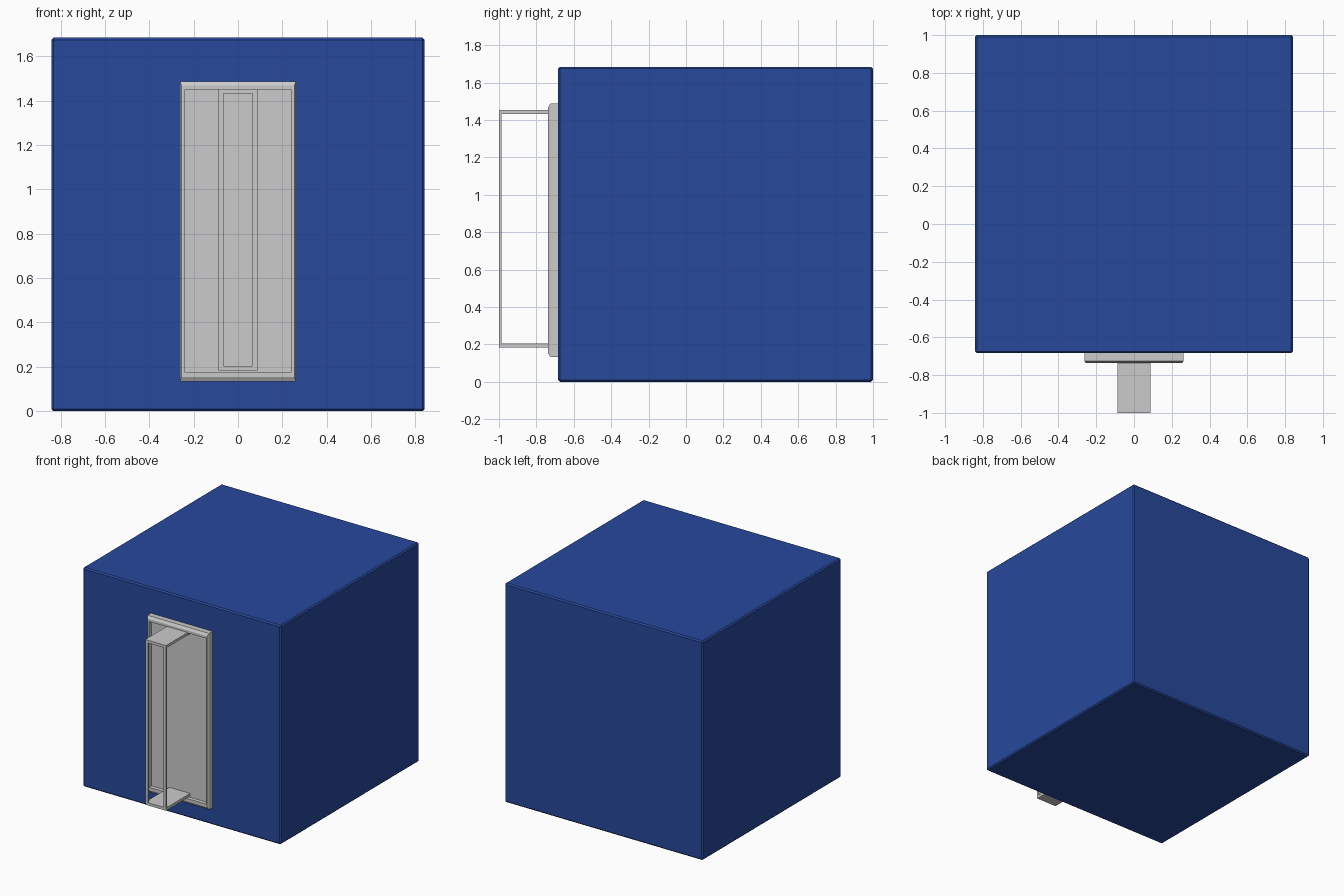
import bpy, bmesh

if "Cube" in bpy.data.objects:
    bpy.data.objects.remove(bpy.data.objects["Cube"])


def material(name, color):
    m = bpy.data.materials.new(name)
    m.diffuse_color = color
    m.use_nodes = True
    m.node_tree.nodes["Principled BSDF"].inputs["Base Color"].default_value = m.diffuse_color
    return m


def finish(name, bm):
    bmesh.ops.recalc_face_normals(bm, faces=bm.faces)
    me = bpy.data.meshes.new(name)
    bm.to_mesh(me)
    bm.free()
    ob = bpy.data.objects.new(name, me)
    bpy.context.collection.objects.link(ob)
    return ob


def add_box(bm, x0, x1, y0, y1, z0, z1):
    vs = bmesh.ops.create_cube(bm, size=1)["verts"]
    for v in vs:
        v.co = (x1 if v.co.x > 0 else x0,
                y1 if v.co.y > 0 else y0,
                z1 if v.co.z > 0 else z0)


def stepped_rects(name, rects, capped):
    """Join front-facing rectangles (half width, z0, z1, y) in order."""
    bm = bmesh.new()
    rings = [[bm.verts.new((x, y, z)) for x, z in
              ((-hx, z0), (hx, z0), (hx, z1), (-hx, z1))]
             for hx, z0, z1, y in rects]
    pairs = list(zip(rings, rings[1:]))
    for a, b in pairs:
        for i in range(4):
            j = (i + 1) % 4
            bm.faces.new((a[i], a[j], b[j], b[i]))
    if capped:
        bm.faces.new(rings[0])
        bm.faces.new(rings[-1])
    return finish(name, bm)


# Large cube body with a fine edge chamfer
bm = bmesh.new()
add_box(bm, -0.842, 0.842, -0.684, 1.0, 0.0, 1.684)
bmesh.ops.bevel(bm, geom=bm.edges[:], offset=0.01, segments=1, affect='EDGES')
body = finish("body", bm)
body.data.materials.append(material("blue", (0.02, 0.065, 0.33, 1)))

# Mounting plate: chamfered rim around a recessed panel
stepped_rects("handle_plate", [
    (0.262, 0.133, 1.487, -0.680),
    (0.262, 0.133, 1.487, -0.725),
    (0.254, 0.153, 1.467, -0.737),
    (0.242, 0.175, 1.448, -0.737),
    (0.242, 0.175, 1.448, -0.707),
], True)

# Handle: two straps reaching out to an open front frame
Z0, Z1, T, W = 0.183, 1.452, 0.021, 0.088
bm = bmesh.new()
for z in (Z0, Z1 - T):
    add_box(bm, -W, W, -1.0, -0.705, z, z + T)
for s in (-1, 1):
    xa, xb = sorted((s * 0.066, s * W))
    add_box(bm, xa, xb, -1.0, -0.987, Z0 + T, Z1 - T)
finish("handle", bm)
